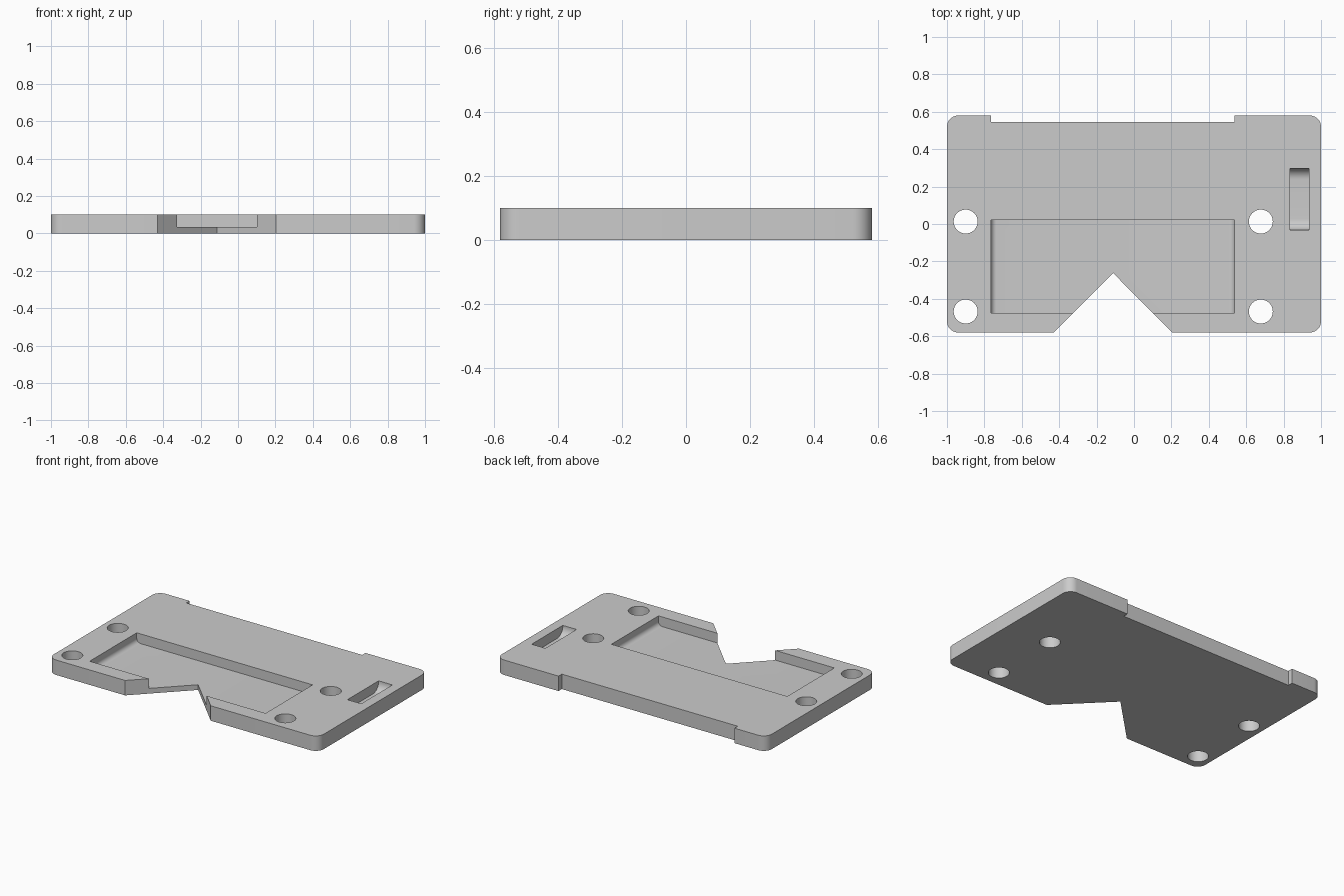
import bpy, bmesh
from math import sin, cos, pi, radians
from mathutils import Vector

if "Cube" in bpy.data.objects:
    bpy.data.objects.remove(bpy.data.objects["Cube"], do_unlink=True)

HALF_Y, HEIGHT = 0.58, 0.1

grey = bpy.data.materials.new("light grey")
grey.use_nodes = True
colour = (0.6, 0.6, 0.6, 1)
grey.diffuse_color = colour
grey.node_tree.nodes["Principled BSDF"].inputs["Base Color"].default_value = colour


def prism(name, outline, offset):
    """Extrude a closed outline of 3D points along an offset."""
    bm = bmesh.new()
    face = bm.faces.new([bm.verts.new(p) for p in outline])
    result = bmesh.ops.extrude_face_region(bm, geom=[face])
    moved = [v for v in result["geom"] if isinstance(v, bmesh.types.BMVert)]
    bmesh.ops.translate(bm, verts=moved, vec=Vector(offset))
    bmesh.ops.recalc_face_normals(bm, faces=bm.faces)
    mesh = bpy.data.meshes.new(name)
    bm.to_mesh(mesh)
    bm.free()
    mesh.materials.append(grey)
    obj = bpy.data.objects.new(name, mesh)
    bpy.context.collection.objects.link(obj)
    return obj


def arc(cx, cy, r, start, end, steps=10):
    angles = [radians(start + (end - start) * i / steps) for i in range(steps + 1)]
    return [(cx + r * cos(a), cy + r * sin(a)) for a in angles]


def trough(low, high, floor, r):
    """Section of a recess whose two ends curve into the floor."""
    top = HEIGHT + 0.05
    return ([(low, top)] + arc(low + r, floor + r, r, 180, 270)
            + arc(high - r, floor + r, r, 270, 360) + [(high, top)])


# Plate outline with rounded corners, front V notch and stepped back edge
R = 0.06
x, y = 1 - R, HALF_Y - R
outline = (arc(-x, -y, R, 180, 270)
           + [(-0.43, -HALF_Y), (-0.112, -0.262), (0.204, -HALF_Y)]
           + arc(x, -y, R, 270, 360) + arc(x, y, R, 0, 90)
           + [(0.538, HALF_Y), (0.538, 0.545), (-0.765, 0.545), (-0.765, HALF_Y)]
           + arc(-x, y, R, 90, 180))
plate = prism("mounting_plate", [(a, b, 0) for a, b in outline], (0, 0, HEIGHT))

# Wide pocket and narrow side slot
cutters = [
    prism("pocket_cutter", [(a, -0.477, b) for a, b in trough(-0.765, 0.538, 0.035, 0.03)],
          (0, 0.498, 0)),
    prism("slot_cutter", [(0.833, a, b) for a, b in trough(-0.032, 0.298, 0.035, 0.06)],
          (0.102, 0, 0)),
]

# Four through holes
for hx in (-0.9, 0.678):
    for hy in (-0.468, 0.013):
        ring = arc(hx, hy, 0.064, 0, 360, 48)[:-1]
        cutters.append(prism("hole_cutter", [(a, b, -0.05) for a, b in ring],
                             (0, 0, HEIGHT + 0.1)))

# Cut every recess, then discard the cutters
bpy.context.view_layer.objects.active = plate
for cutter in cutters:
    mod = plate.modifiers.new("cut", 'BOOLEAN')
    mod.operation, mod.solver, mod.object = 'DIFFERENCE', 'EXACT', cutter
    bpy.ops.object.modifier_apply(modifier=mod.name)
    bpy.data.objects.remove(cutter, do_unlink=True)

# Smooth curves, keep edges sharp
bpy.ops.object.select_all(action='DESELECT')
plate.select_set(True)
bpy.ops.object.shade_smooth_by_angle(angle=radians(30))
